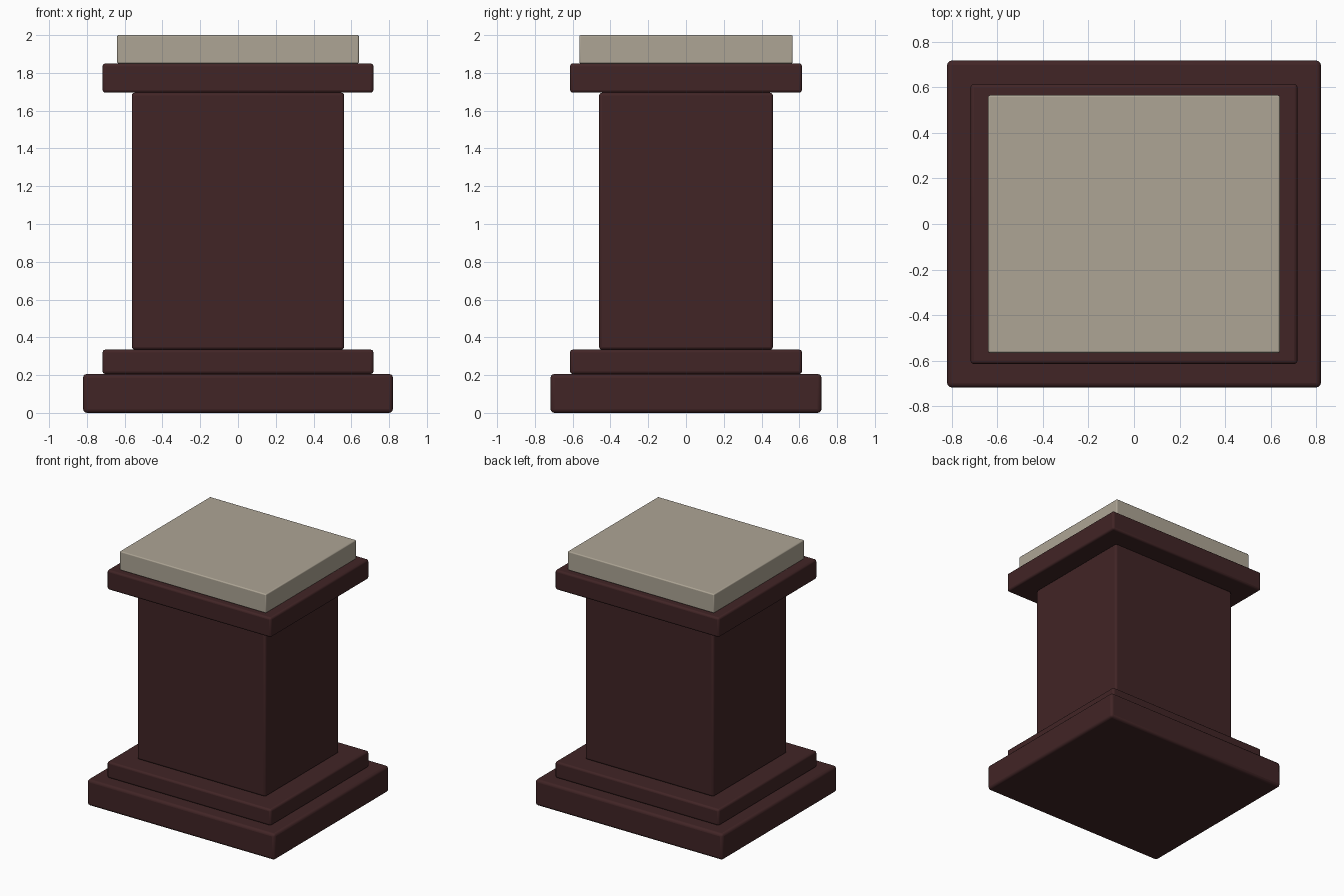
import bpy

if "Cube" in bpy.data.objects:
    bpy.data.objects.remove(bpy.data.objects["Cube"])


def material(name, rgb):
    m = bpy.data.materials.new(name)
    m.diffuse_color = (*rgb, 1.0)
    m.use_nodes = True
    m.node_tree.nodes["Principled BSDF"].inputs["Base Color"].default_value = m.diffuse_color
    return m


wood = material("dark red brown", (0.053, 0.018, 0.019))
stone = material("warm grey stone", (0.42, 0.375, 0.30))


def block(name, half_x, half_y, z0, z1, mat, bevel):
    """Box between two heights with softly rounded edges."""
    bpy.ops.mesh.primitive_cube_add(size=1, location=(0, 0, (z0 + z1) / 2))
    ob = bpy.context.object
    ob.name = name
    ob.scale = (2 * half_x, 2 * half_y, z1 - z0)
    bpy.ops.object.transform_apply(location=False, rotation=False, scale=True)
    ob.data.materials.append(mat)
    mod = ob.modifiers.new("rounded edges", "BEVEL")
    mod.width = bevel
    mod.segments = 3
    bpy.ops.object.shade_smooth_by_angle(angle=0.6)
    return ob


# Stepped base
block("base_plinth", 0.82, 0.717, 0.0, 0.206, wood, 0.02)
block("base_step", 0.717, 0.614, 0.206, 0.335, wood, 0.015)
# Shaft
block("shaft", 0.562, 0.46, 0.335, 1.695, wood, 0.015)
# Cap and stone top
block("cap", 0.717, 0.614, 1.695, 1.85, wood, 0.015)
block("top_slab", 0.64, 0.565, 1.85, 2.0, stone, 0.008)
